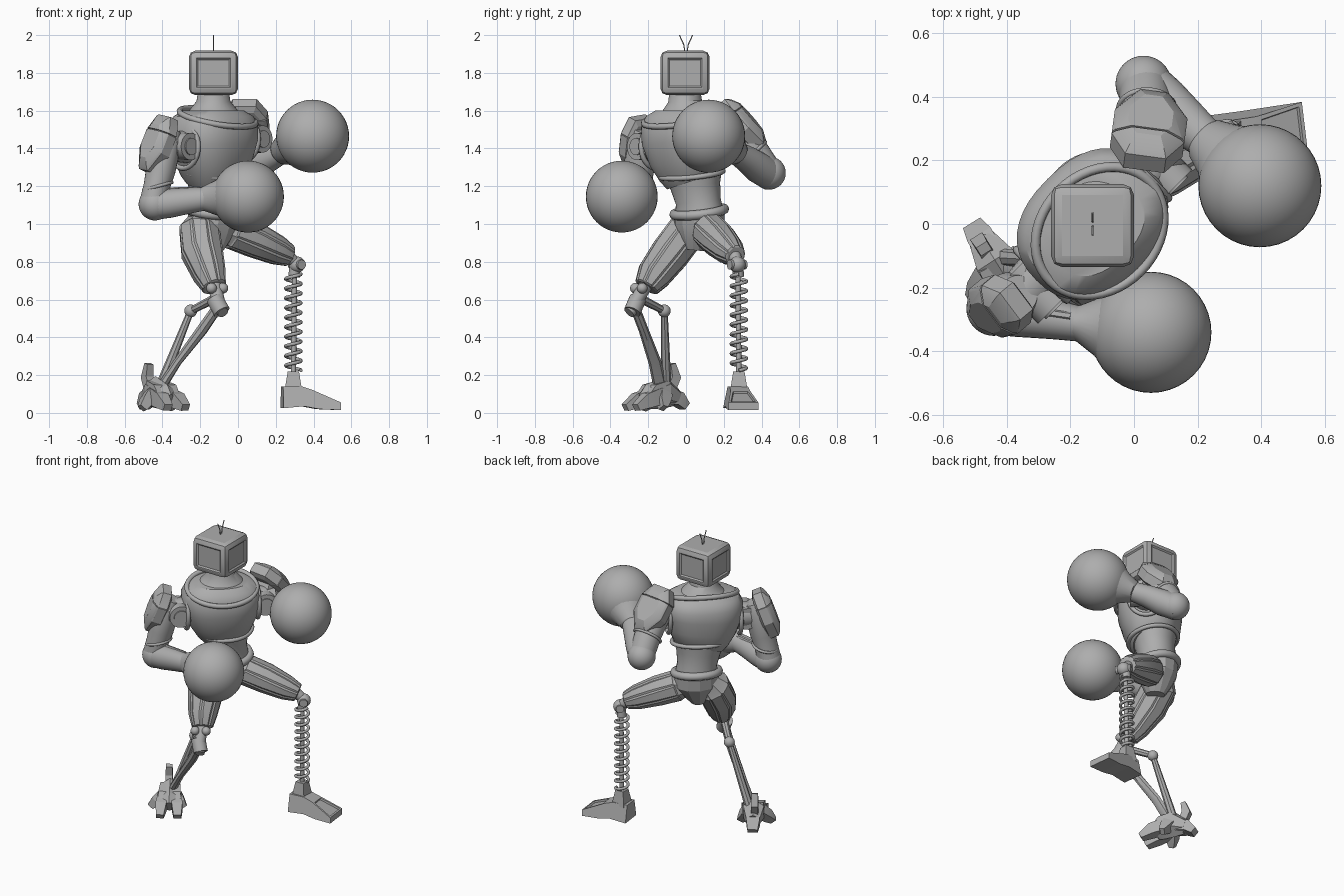
import bpy, bmesh
from math import sin, cos, pi, radians, copysign
from mathutils import Vector, Matrix

if "Cube" in bpy.data.objects:
    bpy.data.objects.remove(bpy.data.objects["Cube"], do_unlink=True)

grey = bpy.data.materials.new("plain_grey")
grey.use_nodes = True
grey.diffuse_color = (0.42, 0.42, 0.42, 1)
grey.node_tree.nodes["Principled BSDF"].inputs["Base Color"].default_value = (0.42, 0.42, 0.42, 1)


def finish(name, bm, angle=32):
    bmesh.ops.recalc_face_normals(bm, faces=bm.faces)
    mesh = bpy.data.meshes.new(name)
    bm.to_mesh(mesh)
    bm.free()
    mesh.shade_smooth()
    mesh.set_sharp_from_angle(angle=radians(angle))
    mesh.materials.append(grey)
    ob = bpy.data.objects.new(name, mesh)
    bpy.context.collection.objects.link(ob)


def loft(name, rings, n=28, ref=(1, 0, 0), panels=False, phase=0.0, angle=32, power=1.0):
    """Skin rings given as (x, y, z, radius along ref, other radius); power < 1 squares them."""
    bm = bmesh.new()
    centres = [Vector(r[:3]) for r in rings]
    loops = []
    for i, r in enumerate(rings):
        t = (centres[min(i + 1, len(rings) - 1)] - centres[max(i - 1, 0)]).normalized()
        u = Vector(ref)
        u = (u - t * u.dot(t)).normalized()
        v = t.cross(u)
        loops.append([bm.verts.new(centres[i] + u * r[3] * copysign(abs(cos(a)) ** power, cos(a))
                                   + v * r[4] * copysign(abs(sin(a)) ** power, sin(a)))
                      for a in (2 * pi * (k + phase) / n for k in range(n))])
    columns = [[bm.faces.new((lo[k], lo[(k + 1) % n], hi[(k + 1) % n], hi[k]))
                for lo, hi in zip(loops, loops[1:])] for k in range(n)]
    bm.faces.new(loops[0][::-1])
    bm.faces.new(loops[-1])
    if panels:
        bmesh.ops.recalc_face_normals(bm, faces=bm.faces)
        for column in columns:
            bmesh.ops.inset_region(bm, faces=column[1:], thickness=0.01, depth=0.008)
    finish(name, bm, angle)


def rod(name, a, b, r1, r2=None, n=16, **kw):
    r2 = r2 or r1
    loft(name, [(*a, r1, r1), (*b, r2, r2)], n, **kw)


def ball(name, c, r):
    bm = bmesh.new()
    bmesh.ops.create_uvsphere(bm, u_segments=40, v_segments=24, radius=r,
                              matrix=Matrix.Translation(c))
    finish(name, bm)


def tube(name, pts, r, closed=False):
    cu = bpy.data.curves.new(name, "CURVE")
    cu.dimensions = "3D"
    cu.bevel_depth, cu.bevel_resolution, cu.use_fill_caps = r, 2, True
    sp = cu.splines.new("POLY")
    sp.points.add(len(pts) - 1)
    for p, q in zip(sp.points, pts):
        p.co = (*q, 1)
    sp.use_cyclic_u = closed
    cu.materials.append(grey)
    bpy.context.collection.objects.link(bpy.data.objects.new(name, cu))


def ring(name, c, u, v, r, wave=0.0):
    u, v = Vector(u), Vector(v)
    tube(name, [Vector(c) + u * cos(a) + v * sin(a) + Vector((0, 0, wave * sin(a)))
                for a in (2 * pi * k / 48 for k in range(48))], r, True)


def shoulder_pad(name, centre, normal, w, h, depth, roll=0.0):
    """Faceted armour shell, built as stacked scaled outlines with a groove near the top."""
    n = Vector(normal).normalized()
    turn = Matrix.Rotation(roll, 3, n)
    side = turn @ Vector((0, 0, 1)).cross(n).normalized()
    up = n.cross(side)
    outline = [(-.28, .5), (.28, .5), (.5, .22), (.5, -.15), (.2, -.5), (-.2, -.5), (-.5, -.15), (-.5, .22)]
    bm = bmesh.new()
    loops = [[bm.verts.new(Vector(centre) + side * x * w * s + up * y * h * s + n * d)
              for x, y in outline]
             for s, d in ((.8, -depth), (1, -depth * .8), (1, 0), (.92, .012), (.6, depth * .5))]
    for lo, hi in zip(loops, loops[1:]):
        for k in range(8):
            bm.faces.new((lo[k], lo[(k + 1) % 8], hi[(k + 1) % 8], hi[k]))
    bm.faces.new(loops[0])
    bm.faces.new(loops[-1])
    for off in (.2, .22):
        cut = bmesh.ops.bisect_plane(bm, geom=bm.verts[:] + bm.edges[:] + bm.faces[:],
                                     plane_co=Vector(centre) + up * h * off, plane_no=up)
    lo, hi = h * .2, h * .22
    groove = [f for f in bm.faces if lo < (f.calc_center_median() - Vector(centre)).dot(up) < hi]
    bmesh.ops.recalc_face_normals(bm, faces=bm.faces)
    bmesh.ops.inset_region(bm, faces=groove, thickness=.001, depth=-.008)
    finish(name, bm, 22)


LAT = Vector((0.707, 0.707, 0))      # towards the body's left
BACK = Vector((-0.707, 0.707, 0))    # towards the body's back

# Head: chamfered box with inset screen panels, and two aerials
bm = bmesh.new()
bmesh.ops.create_cube(bm, size=1, matrix=Matrix.Translation((-.13, -.005, 1.8)) @ Matrix.Diagonal((.26, .26, .235, 1)))
bmesh.ops.bevel(bm, geom=bm.edges[:], offset=.034, segments=2, profile=.5, affect="EDGES")
big = [f for f in bm.faces if f.calc_area() > .02 and abs(f.normal.z) < .5]
bmesh.ops.inset_individual(bm, faces=big, thickness=.008, depth=0)
bmesh.ops.inset_individual(bm, faces=big, thickness=.012, depth=-.008)
finish("head", bm, 20)
for s in (-1, 1):
    tube("aerial", [(-.13, s * y, z) for y, z in ((.004, 1.9), (.012, 1.95), (.035, 2.0))], .003)

# Torso
loft("neck", [(-.13, 0, 1.56, .17, .15), (-.13, 0, 1.61, .125, .12), (-.13, -.005, 1.65, .09, .09),
              (-.13, -.005, 1.7, .083, .083)], ref=LAT)
loft("chest", [(-.13, .04, 1.23, .15, .13), (-.13, .03, 1.26, .175, .15), (-.13, .015, 1.34, .215, .18),
               (-.13, 0, 1.44, .245, .2), (-.13, 0, 1.52, .25, .2), (-.13, 0, 1.57, .225, .175),
               (-.13, 0, 1.6, .17, .14)], 40, ref=LAT, power=.85)
ring("collar", (-.108, -.022, 1.565), LAT * .22, BACK * .18, .016, .05)
ring("chest_hem", (-.13, .03, 1.265), LAT * .178, BACK * .155, .014, .025)
loft("waist", [(-.13, .07, 1.06, .135, .12), (-.13, .065, 1.12, .125, .115), (-.13, .05, 1.2, .14, .125),
               (-.13, .04, 1.28, .165, .14)], ref=LAT)
ring("belt", (-.13, .07, 1.065), LAT * .14, BACK * .125, .026, .022)
loft("pelvis", [(-.13, .07, 1.06, .145, .13), (-.13, .07, .99, .145, .125), (-.13, .06, .91, .09, .09),
                (-.13, .055, .86, .05, .06)], 12, ref=LAT, angle=20)

# Shoulder joints and armholes
for side, s in (("right", -1), ("left", 1)):
    c = Vector((-.13, 0, 1.43 + .02 * s)) + LAT * s * .24
    rod(side + "_shoulder_axle", c - LAT * s * .06, c + LAT * s * .1, .09, .075, 24)
    ring(side + "_armhole", c - LAT * s * .015, BACK * .11, (0, 0, .115), .014)
    hub = c + LAT * s * .03
    rod(side + "_shoulder_hub", hub + BACK * .07, hub - BACK * .1, .072, n=24)
    rod(side + "_hub_cap", hub - BACK * .1, hub - BACK * .108, .045, n=24)

# Right arm, low guard
loft("right_upper_arm", [(-.36, -.22, 1.5, .06, .06), (-.385, -.235, 1.43, .085, .085),
                         (-.41, -.25, 1.28, .078, .08), (-.43, -.26, 1.2, .07, .075), (-.45, -.265, 1.1, .075, .08)])
ring("right_arm_band", (-.425, -.255, 1.2), (.075, 0, .02), (0, .078, 0), .009)
ball("right_elbow", (-.44, -.265, 1.105), .086)
loft("right_forearm", [(-.46, -.265, 1.1, .08, .08), (-.36, -.28, 1.11, .077, .075),
                       (-.25, -.3, 1.125, .068, .062), (-.16, -.315, 1.135, .06, .055)], ref=(0, 0, 1))
rod("right_forearm_strip", (-.4, -.26, 1.18), (-.2, -.29, 1.185), .014, n=6)
loft("right_glove_cuff", [(-.19, -.31, 1.135, .062, .05), (-.17, -.312, 1.135, .07, .06),
                          (-.11, -.32, 1.138, .095, .095), (-.05, -.33, 1.142, .148, .148)], ref=(0, 0, 1))
ball("right_glove", (.053, -.34, 1.145), .19)
shoulder_pad("right_shoulder_pad", (-.445, -.275, 1.43), (-.72, -.6, .35), .19, .31, .07, -.15)

# Left arm, high guard
loft("left_upper_arm", [(.03, .2, 1.53, .07, .07), (.045, .27, 1.48, .095, .09),
                        (.04, .35, 1.39, .085, .085), (.035, .42, 1.29, .08, .08)])
ring("left_arm_band", (.04, .36, 1.375), (.088, 0, 0), (0, .06, .06), .009)
ball("left_elbow", (.03, .44, 1.27), .088)
loft("left_forearm", [(.02, .45, 1.255, .08, .08), (.09, .38, 1.3, .082, .085), (.16, .32, 1.345, .07, .075),
                      (.24, .255, 1.385, .06, .06)], ref=(0, 0, 1))
loft("left_glove_cuff", [(.215, .275, 1.37, .055, .055), (.225, .265, 1.378, .068, .075),
                         (.27, .23, 1.4, .095, .1), (.32, .185, 1.428, .148, .148)], ref=(0, 0, 1))
ball("left_glove", (.395, .12, 1.465), .193)
shoulder_pad("left_shoulder_pad", (.05, .315, 1.545), (.1, .74, .66), .23, .31, .075)

# Thighs with long raised panels
loft("right_thigh", [(-.18, .05, 1.02, .08, .07), (-.205, .01, .97, .105, .105), (-.19, -.08, .85, .11, .105),
                     (-.15, -.17, .73, .085, .09), (-.125, -.21, .665, .06, .062)], 8, panels=True, phase=.5, angle=20)
loft("left_thigh", [(-.1, .09, .99, .07, .07), (-.03, .12, .965, .095, .09), (.09, .175, .915, .092, .092),
                    (.21, .23, .86, .075, .075), (.275, .262, .83, .052, .05)],
     8, ref=(0, 0, 1), panels=True, phase=.5, angle=20)

# Right lower leg: piston knee and twin linkage bars
rod("right_knee_neck", (-.125, -.21, .68), (-.105, -.265, .59), .036)
for dx in (-.03, .03):
    ball("right_knee_ball", (-.11 + dx, -.25 + dx * .6, .66), .028)
rod("right_knee_piston", (-.085, -.285, .535), (-.125, -.255, .605), .045, n=20)
rod("right_piston_tip", (-.08, -.3, .53), (-.1, -.27, .56), .03, n=20)
loft("right_shin_bar", [(-.1, -.275, .57, .028, .026), (-.19, -.225, .44, .03, .026),
                        (-.32, -.165, .27, .022, .034), (-.41, -.135, .13, .026, .036)], 8)
rod("right_rear_bar", (-.25, -.115, .54), (-.41, -.105, .14), .018, .028, 8)
rod("right_knee_link", (-.25, -.115, .54), (-.115, -.25, .61), .02, .024, 8)
ball("right_link_joint", (-.25, -.115, .54), .034)

# Right foot: narrow and clawed, facing the same way as the chest
FWD, OUT = Vector((.53, -.85, 0)), Vector((-.85, -.53, 0))
ankle = Vector((-.42, -.14, 0))


def claw(name, points, n=4):
    loft(name, [(*(ankle + FWD * f + OUT * o + Vector((0, 0, z))), a, b) for f, o, z, a, b in points],
         n, ref=OUT, phase=.5, angle=15)


claw("right_foot_core", [(-.1, 0, .08, .05, .05), (-.03, 0, .11, .075, .085), (.06, 0, .085, .075, .07),
                         (.1, 0, .06, .06, .045)], 6)
for o in (-.05, .05):
    claw("right_toe", [(.02, o * .8, .09, .045, .06), (.11, o, .065, .048, .055), (.18, o * 1.1, .028, .034, .026)])
    claw("right_toe_guard", [(-.03, o * .8, .14, .03, .045), (.05, o * .9, .12, .035, .045),
                             (.09, o, .08, .025, .03)])
claw("right_heel_claw", [(-.05, 0, .09, .06, .06), (-.11, 0, .075, .06, .05), (-.155, 0, .035, .045, .03)])
for s, reach in ((1, .11), (-1, .08)):
    claw("right_side_claw", [(0, s * .04, .1, .05, .05), (.02, s * reach * .8, .06, .045, .045),
                             (.03, s * reach * 1.1, .025, .03, .022)])
claw("right_heel_spur", [(-.06, .01, .1, .03, .035), (-.1, .01, .19, .032, .038), (-.08, .01, .26, .028, .022)])

# Left lower leg: coil spring around a rod
ball("left_knee", (.312, .272, .785), .043)
rod("left_knee_axle", (.285, .312, .785), (.338, .23, .785), .026)
rod("left_knee_socket", (.24, .247, .845), (.3, .27, .8), .042, .03, 12)
rod("left_spring_rod", (.293, .28, .18), (.3, .275, .78), .014)
rod("left_spring_cap", (.297, .277, .72), (.3, .275, .765), .03)
turns = 10
tube("left_spring", [(.293 + .04 * cos(a), .28 + .04 * sin(a), .225 + .51 * k / 240)
                     for k in range(241) for a in (2 * pi * turns * k / 240,)], .0095)

# Left foot: wedge with an ankle block and a recessed top
bm = bmesh.new()
profile = [(-.06, .045), (.05, .055), (.13, .04), (.245, .035), (.245, .075), (.1, .14), (.04, .16), (-.06, .16)]
count = len(profile)
sides = [[bm.verts.new((x, s * (.06 + .03 * max(0, x) + (.012 if z < .1 else -.012)), z)) for x, z in profile]
         for s in (-1, 1)]
walls = [bm.faces.new((sides[0][k], sides[0][(k + 1) % count], sides[1][(k + 1) % count], sides[1][k]))
         for k in range(count)]
for s in sides:
    bm.faces.new(s)
bmesh.ops.recalc_face_normals(bm, faces=bm.faces)
bmesh.ops.inset_individual(bm, faces=[walls[4]], thickness=.018, depth=0)
bmesh.ops.inset_individual(bm, faces=[walls[4]], thickness=.004, depth=-.012)
bm.transform(Matrix.Translation((.293, .275, -.02)) @ Matrix.Rotation(.12, 4, "Z"))
finish("left_foot", bm, 15)
rod("left_ankle", (.293, .28, .12), (.293, .28, .22), .065, .042, 4, phase=.5, angle=15)
